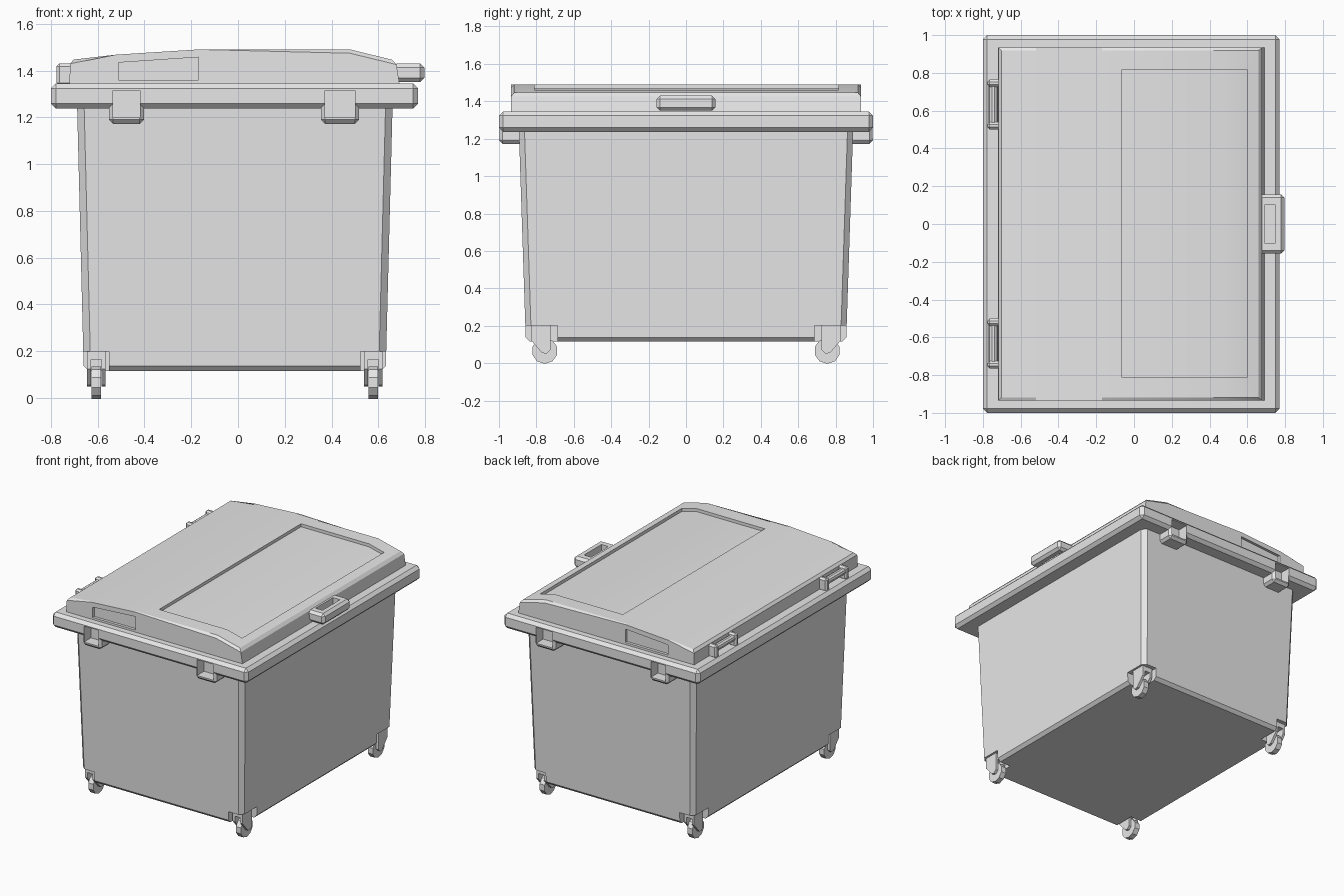
import bpy, bmesh, math
from mathutils import Matrix, Vector

if "Cube" in bpy.data.objects:
    bpy.data.objects.remove(bpy.data.objects["Cube"])

grey = bpy.data.materials.new("plain grey")
grey.diffuse_color = (0.8, 0.8, 0.8, 1)
grey.use_nodes = True
grey.node_tree.nodes["Principled BSDF"].inputs["Base Color"].default_value = grey.diffuse_color
CX = -0.0135  # body centre line


def finish(name, bm):
    bmesh.ops.recalc_face_normals(bm, faces=bm.faces)
    me = bpy.data.meshes.new(name)
    bm.to_mesh(me)
    bm.free()
    me.materials.append(grey)
    ob = bpy.data.objects.new(name, me)
    bpy.context.collection.objects.link(ob)
    return ob


def box(name, lo, hi, bevel=0):
    bm = bmesh.new()
    bmesh.ops.create_cube(bm, size=1)
    lo, hi = Vector(lo), Vector(hi)
    for v in bm.verts:
        v.co = Vector([(lo[i] + hi[i]) / 2 + v.co[i] * (hi[i] - lo[i]) for i in range(3)])
    if bevel:
        bmesh.ops.bevel(bm, geom=bm.edges[:], offset=bevel, segments=1, affect='EDGES')
    return finish(name, bm)


def loft(bm, rings):
    rows = [[bm.verts.new(p) for p in r] for r in rings]
    n = len(rows[0])
    for a, b in zip(rows, rows[1:]):
        for i in range(n):
            bm.faces.new((a[i], a[(i + 1) % n], b[(i + 1) % n], b[i]))
    bm.faces.new(rows[0])
    bm.faces.new(rows[-1])
    return rows


def prism(name, pts, axis, a, b):
    """Extrude a 2D outline from a to b along x (y,z outline) or y (x,z outline)."""
    put = (lambda p, t: (t, p[0], p[1])) if axis == 'x' else (lambda p, t: (p[0], t, p[1]))
    bm = bmesh.new()
    loft(bm, [[put(p, t) for p in pts] for t in (a, b)])
    return finish(name, bm)


def cylinder(name, centre, r, depth, sides, axis):
    bm = bmesh.new()
    bmesh.ops.create_cone(bm, cap_ends=True, segments=sides, radius1=r, radius2=r, depth=depth)
    rot = Matrix.Rotation(math.pi / 2, 4, 'Y' if axis == 'x' else 'X')
    spin = Matrix.Rotation(math.pi / sides, 4, 'Z')
    bmesh.ops.transform(bm, matrix=Matrix.Translation(centre) @ rot @ spin, verts=bm.verts)
    return finish(name, bm)


def cut(target, cutters):
    for c in cutters:
        m = target.modifiers.new("cut", 'BOOLEAN')
        m.operation, m.solver, m.object = 'DIFFERENCE', 'EXACT', c
    dg = bpy.context.evaluated_depsgraph_get()
    me = bpy.data.meshes.new_from_object(target.evaluated_get(dg))
    target.modifiers.clear()
    target.data = me


def remove(obs):
    for o in obs:
        bpy.data.objects.remove(o)


# Tapered body with chamfered corners and bottom edge
def ring(x0, x1, y, z, c):
    return [(x0 + c, -y, z), (x1 - c, -y, z), (x1, -y + c, z), (x1, y - c, z),
            (x1 - c, y, z), (x0 + c, y, z), (x0, y - c, z), (x0, -y + c, z)]


bm = bmesh.new()
loft(bm, [ring(-0.638, 0.61, 0.835, 0.115, 0.025), ring(-0.66, 0.632, 0.857, 0.137, 0.03),
          ring(-0.688, 0.661, 0.894, 1.26, 0.03)])
body = finish("body", bm)

# Corner notches for the casters
notches = []
for sx in (-1, 1):
    for sy in (-1, 1):
        xs = sorted((CX + sx * 0.537, CX + sx * 0.8))
        ys = sorted((sy * 0.688, sy * 1.0))
        notches.append(box("notch_cutter", (xs[0], ys[0], 0), (xs[1], ys[1], 0.2)))
cut(body, notches)
remove(notches)

# Rim and lifting sockets
rim = box("rim", (-0.8, -1.0, 1.237), (0.77, 1.0, 1.345), 0.022)
holes = []
for x0, x1 in ((-0.552, -0.402), (0.354, 0.518)):
    for s in (-1, 1):
        ys = sorted((s * 0.86, s * 0.999))
        socket = box("lifting_socket", (x0, ys[0], 1.172), (x1, ys[1], 1.33), 0.018)
        ys = sorted((s * 0.92, s * 1.1))
        hole = box("socket_cutter", (x0 + 0.017, ys[0], 1.2), (x1 - 0.017, ys[1], 1.315))
        cut(socket, [hole])
        holes.append(hole)
cut(rim, holes)
remove(holes)

# Curved lid with chamfered top border
profile = [(-0.72, 1.345), (-0.718, 1.445), (-0.52, 1.468), (-0.17, 1.49),
           (0.48, 1.49), (0.675, 1.442), (0.69, 1.345)]
bm = bmesh.new()
rows = loft(bm, [[(x, y, z) for x, z in profile] for y in (-0.935, 0.935)])
border = [bm.edges.get((rows[0][i], rows[1][i])) for i in (1, 5)]
border += [bm.edges.get((r[i], r[i + 1])) for r in rows for i in range(1, 5)]
bmesh.ops.bevel(bm, geom=border, offset=0.016, segments=1, affect='EDGES')
lid = finish("lid", bm)

# Recessed top panel and side grips
cutters = [prism("panel_cutter", [(-0.065, 1.468), (0.48, 1.468), (0.6, 1.438), (0.6, 1.6),
                                  (-0.065, 1.6)], 'y', -0.81, 0.815)]
grip = [(-0.51, 1.36), (-0.168, 1.36), (-0.168, 1.457), (-0.51, 1.434)]
for a, b in ((-1.1, -0.915), (0.915, 1.1)):
    cutters.append(prism("grip_cutter", grip, 'y', a, b))
cut(lid, cutters)
remove(cutters)
bpy.context.view_layer.objects.active = lid
lid.select_set(True)
bpy.ops.object.shade_smooth_by_angle(angle=math.radians(25))

# Loop handle on the lid
handle = box("handle", (0.66, -0.157, 1.35), (0.797, 0.157, 1.43), 0.018)
opening = box("handle_cutter", (0.692, -0.1, 1.3), (0.748, 0.1, 1.5))
cut(handle, [opening])
remove([opening])

# Hinges: two lugs and a rod each
for s in (-1, 1):
    for y in (0.52, 0.745):
        box("hinge_lug", (-0.776, s * y - 0.019, 1.335), (-0.7, s * y + 0.019, 1.43), 0.012)
    cylinder("hinge_rod", (-0.745, s * 0.632, 1.395), 0.025, 0.22, 10, 'y')

# Casters: plate, two fork arms and a wheel
arm = [(0.83, 0.182), (0.725, 0.182), (0.725, 0.07), (0.745, 0.05), (0.77, 0.055), (0.83, 0.125)]
for sx in (-1, 1):
    for sy in (-1, 1):
        x = CX + sx * 0.592
        ys = sorted((sy * 0.725, sy * 0.83))
        box("caster_plate", (x - 0.04, ys[0], 0.165), (x + 0.04, ys[1], 0.202))
        for d in (-0.031, 0.031):
            prism("caster_fork", [(sy * y, z) for y, z in arm], 'x', x + d - 0.009, x + d + 0.009)
        cylinder("caster_wheel", (x, sy * 0.755, 0.066), 0.0694, 0.04, 10, 'x')
